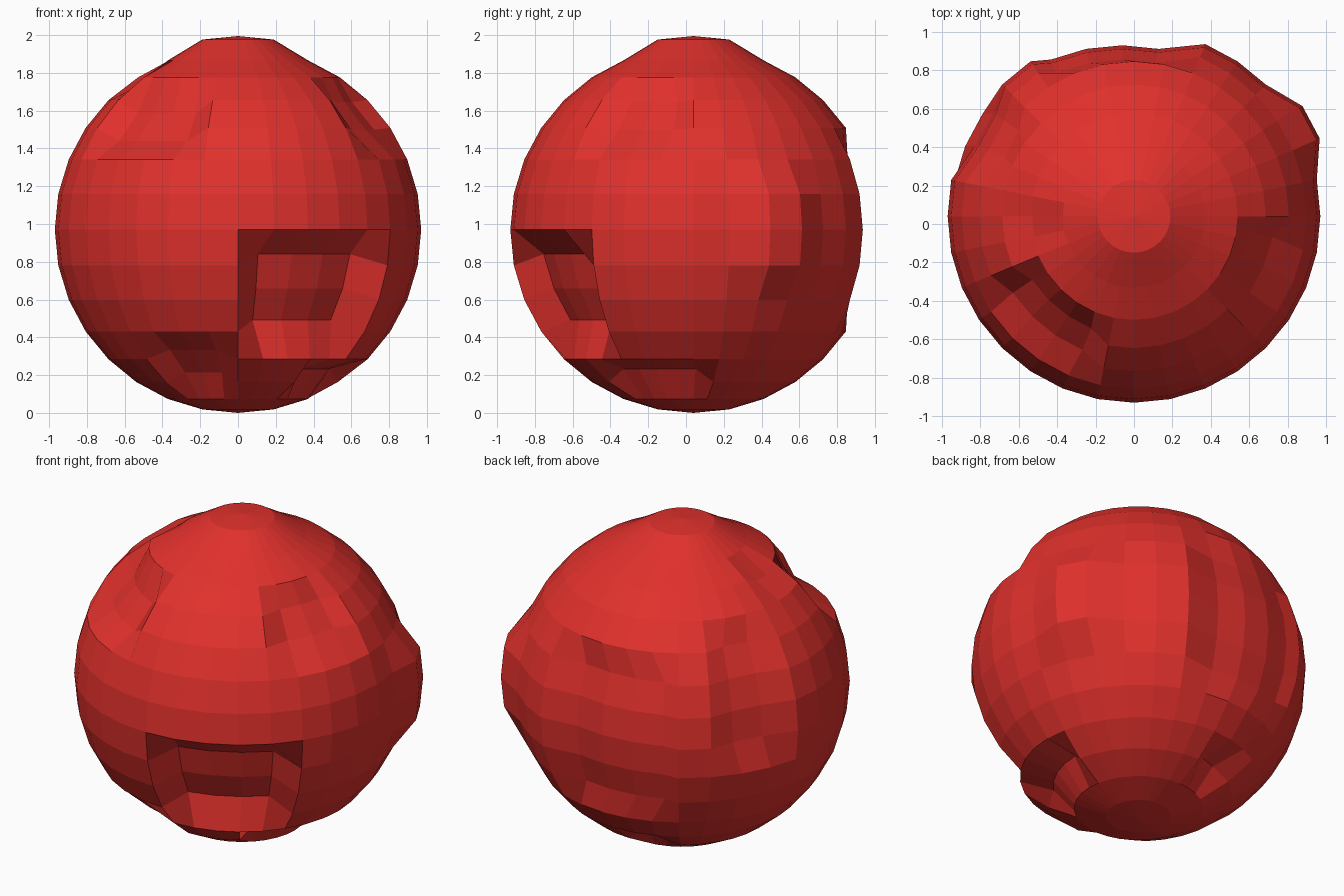
import bpy, bmesh
from math import atan2, asin, degrees
from mathutils import Vector

if "Cube" in bpy.data.objects:
    bpy.data.objects.remove(bpy.data.objects["Cube"])

R = 0.97
CENTRE = Vector((0, 0.04, 0.97))

# Knocked-in and pushed-out patches of the shell.
# Longitude: 0 = front, 90 = right, 180 = back. Only rows and columns strictly
# inside the limits move: (lon from, lon to, lat from, lat to, shift)
PATCHES = [
    (0, 56.25, -45, 0, (-0.08, 0.14, 0.06)),            # deep front cavity
    (-67.5, -11.25, 22.5, 56.25, (0.04, 0.05, -0.07)),  # upper left front ledge
    (45, 90, 22.5, 56.25, (-0.07, 0.05, -0.01)),        # upper right dent
    (-45, 0, -67.5, -33.75, (0.02, 0.06, 0.05)),        # lower left front dent
    (33.75, 101.25, -67.5, -45, (-0.05, 0.01, 0.07)),   # lower right dent
    (157.5, 213.75, -33.75, 33.75, (-0.06, -0.08, 0)),  # flattened back
    (180, 213.75, -67.5, -45, (0.02, -0.05, 0.06)),     # lower back dent
    (101.25, 135, -22.5, 22.5, (0.07, 0.035, 0)),       # back right bulge
    (-135, -101.25, -11.25, 45, (0.07, 0, 0)),          # back left dent
    (-101.25, -67.5, 45, 67.5, (0.01, 0, -0.04)),       # upper left dent
]

bm = bmesh.new()
bmesh.ops.create_uvsphere(bm, u_segments=32, v_segments=16, radius=R)

for v in bm.verts:
    d = v.co.normalized()
    lat = degrees(asin(max(-1, min(1, d.z))))
    lon = degrees(atan2(d.x, -d.y))
    shift = Vector((0, 0, 0))
    if lat > 75:                                        # raised crown
        shift = Vector((0, 0, 0.055))
    elif lat > -85:
        for a, b, lo, hi, s in PATCHES:
            east = (lon - a) % 360
            if 1 < east < b - a - 1 and lo + 1 < lat < hi - 1:
                shift = Vector(s)
                break
    v.co += CENTRE + shift

mesh = bpy.data.meshes.new("dented_ball")
bm.to_mesh(mesh)
bm.free()
ball = bpy.data.objects.new("dented_ball", mesh)
bpy.context.collection.objects.link(ball)

red = bpy.data.materials.new("red")
red.diffuse_color = (0.75, 0.03, 0.025, 1)
red.use_nodes = True
red.node_tree.nodes["Principled BSDF"].inputs["Base Color"].default_value = red.diffuse_color
mesh.materials.append(red)
